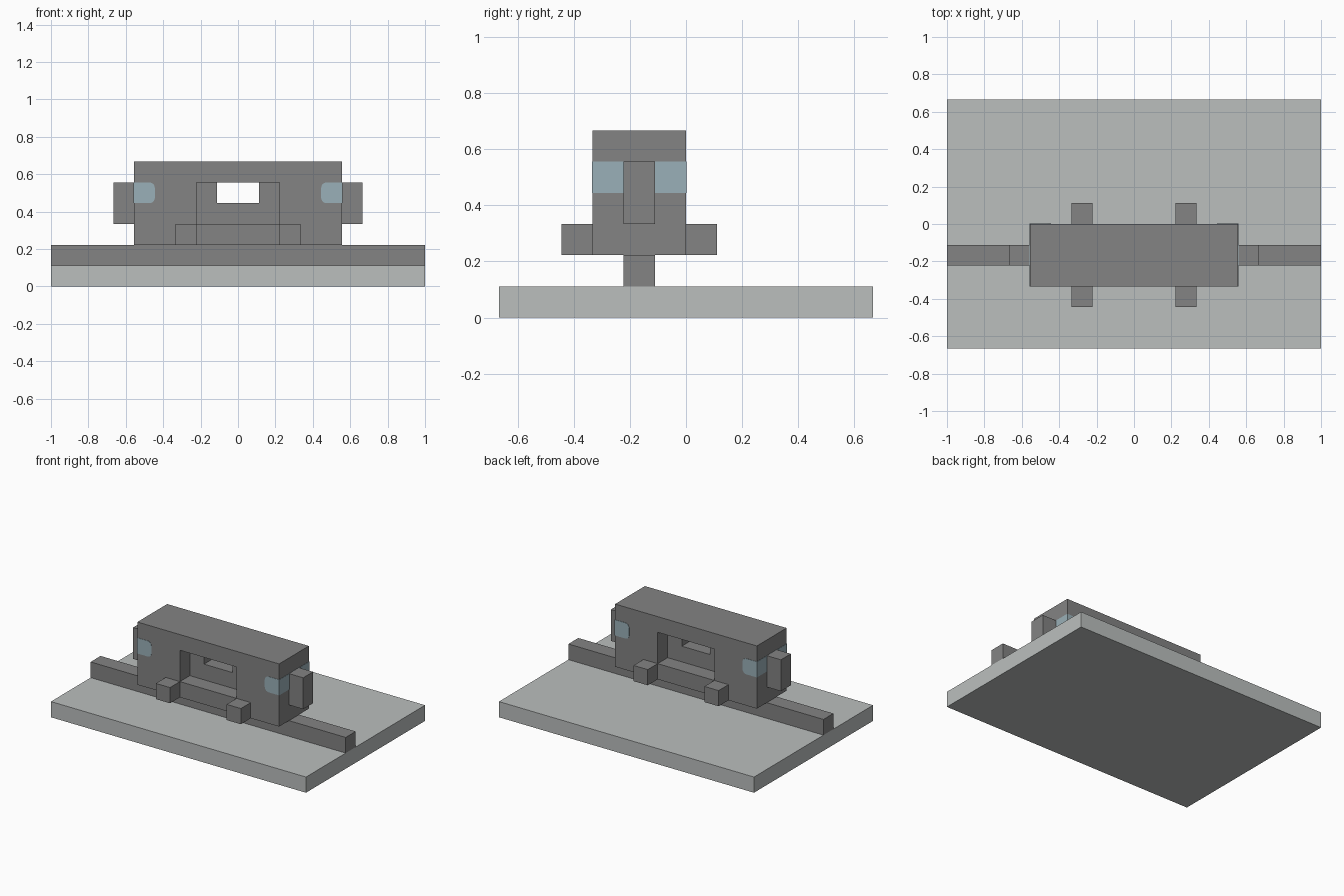
import bpy, bmesh, math

cube = bpy.data.objects.get("Cube")
if cube:
    bpy.data.objects.remove(cube, do_unlink=True)

U = 1 / 9            # module: every part sits on this grid
MID = -1.5 * U       # y of the rail centre line


def material(name, rgb):
    m = bpy.data.materials.new(name)
    m.use_nodes = True
    m.diffuse_color = (*rgb, 1)
    m.node_tree.nodes["Principled BSDF"].inputs["Base Color"].default_value = (*rgb, 1)
    return m


LIGHT = material("light grey", (0.497, 0.521, 0.515))
DARK = material("dark grey", (0.227, 0.227, 0.227))
BLUE = material("pale blue", (0.323, 0.434, 0.479))


def finish(name, bm, mat):
    bmesh.ops.recalc_face_normals(bm, faces=bm.faces)
    mesh = bpy.data.meshes.new(name)
    bm.to_mesh(mesh)
    bm.free()
    mesh.materials.append(mat)
    ob = bpy.data.objects.new(name, mesh)
    bpy.context.collection.objects.link(ob)
    return ob


def box(name, x, y, z, mat):
    """Box from (low, high) ranges given in modules."""
    bm = bmesh.new()
    bmesh.ops.create_cube(bm, size=1)
    for v in bm.verts:
        v.co = [U * (r[0] if c < 0 else r[1]) for c, r in zip(v.co, (x, y, z))]
    return finish(name, bm, mat)


def cut(ob, cutter):
    mod = ob.modifiers.new("cut", "BOOLEAN")
    mod.operation = "DIFFERENCE"
    mod.solver = "EXACT"
    mod.object = cutter
    bpy.context.view_layer.objects.active = ob
    bpy.ops.object.modifier_apply(modifier=mod.name)
    bpy.data.objects.remove(cutter, do_unlink=True)


# Ground plate and rail
box("base_plate", (-9, 9), (-6, 6), (0, 1), LIGHT)
box("rail", (-9, 9), (-2, -1), (1, 2), DARK)

# Body with a recess on each face and a window through the middle
body = box("body", (-5, 5), (-3, 0), (2, 6), DARK)
cut(body, box("front_recess_cutter", (-2, 2), (-4, -2), (3, 5), DARK))
cut(body, box("back_recess_cutter", (-2, 2), (-1, 1), (3, 5), DARK))
cut(body, box("window_cutter", (-1, 1), (-4, 1), (4, 5), DARK))


def lamp_band(name, side):
    """Painted end band with rounded inner corners, barely proud of the body."""
    r, proud = 0.03, 0.002
    outer, inner, low, high = 5 * U + proud, 4 * U, 4 * U, 5 * U
    outline = [(outer, low), (outer, high)]
    for cz, start in ((high - r, 90), (low + r, 180)):
        for i in range(6):
            a = math.radians(start + i * 18)
            outline.append((inner + r + r * math.cos(a), cz + r * math.sin(a)))
    bm = bmesh.new()
    face = bm.faces.new([bm.verts.new((side * x, -3 * U - proud, z)) for x, z in outline])
    out = bmesh.ops.extrude_face_region(bm, geom=[face])
    moved = [g for g in out["geom"] if isinstance(g, bmesh.types.BMVert)]
    bmesh.ops.translate(bm, verts=moved, vec=(0, 3 * U + 2 * proud, 0))
    return finish(name, bm, BLUE)


# Mirrored parts: lamp bands, end couplers and feet
for label, s in (("left", 1), ("right", -1)):
    def span(a, b):
        return tuple(sorted((s * a, s * b)))
    lamp_band(label + "_lamp_band", s)
    box(label + "_end_block", span(5, 6), (-2, -1), (3, 5), DARK)
    box("front_" + label + "_foot", span(2, 3), (-4, -3), (2, 3), DARK)
    box("back_" + label + "_foot", span(2, 3), (0, 1), (2, 3), DARK)
